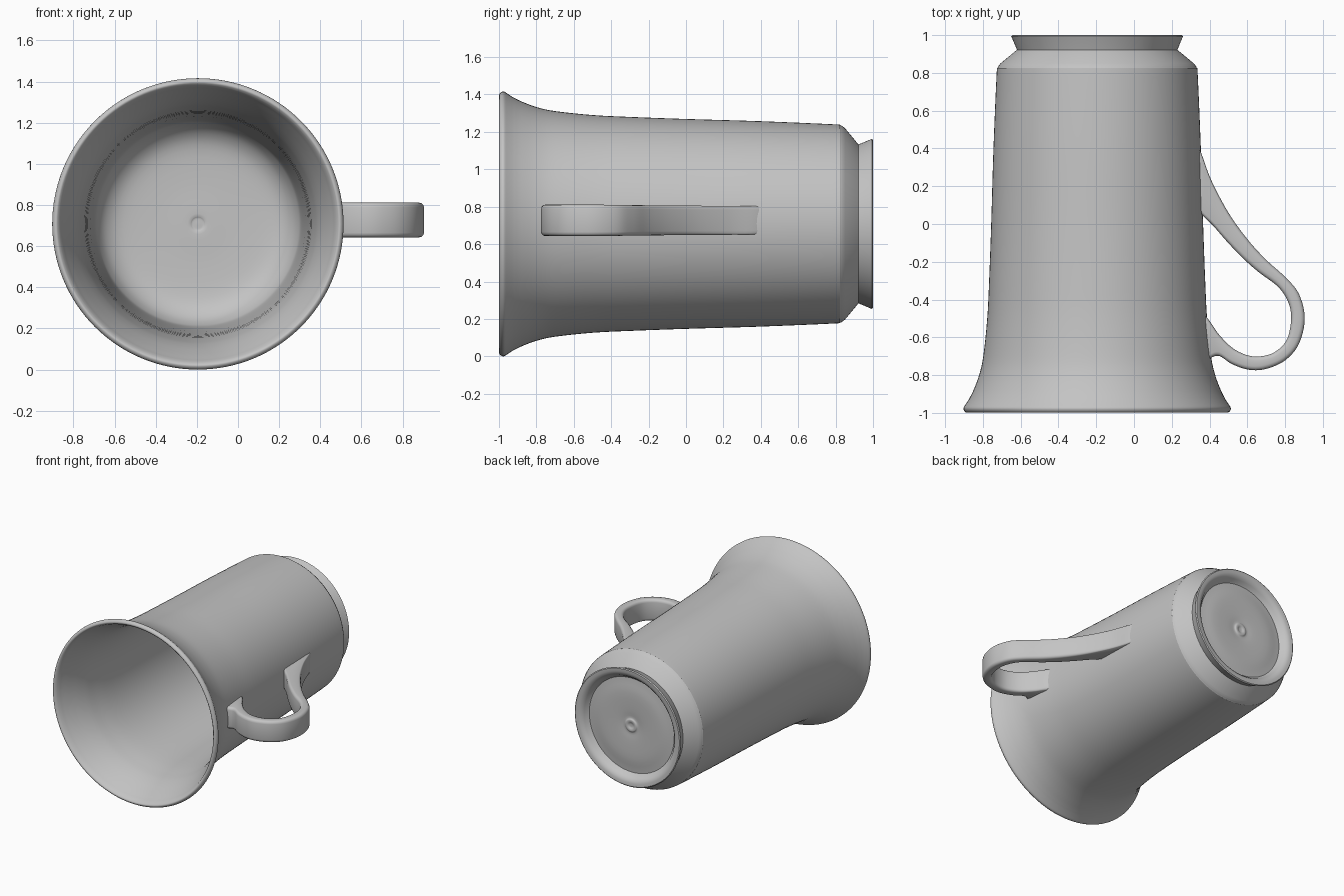
import bpy, bmesh, math
from mathutils import Vector

cube = bpy.data.objects.get("Cube")
if cube:
    bpy.data.objects.remove(cube, do_unlink=True)

AXIS_X, AXIS_Z = -0.195, 0.708   # centre line of the cup, which lies along y

glaze = bpy.data.materials.new("grey glaze")
glaze.diffuse_color = (0.55, 0.55, 0.55, 1)
glaze.use_nodes = True
glaze.node_tree.nodes["Principled BSDF"].inputs["Base Color"].default_value = (0.55, 0.55, 0.55, 1)


def smooth_path(points, steps):
    """Catmull-Rom curve through the points."""
    p = [Vector(q) for q in points]
    p = [2 * p[0] - p[1]] + p + [2 * p[-1] - p[-2]]
    out = []
    for a, b, c, d in zip(p, p[1:], p[2:], p[3:]):
        for i in range(steps):
            t = i / steps
            out.append(0.5 * (2 * b + (c - a) * t + (2 * a - 5 * b + 4 * c - d) * t * t
                              + (3 * b - a - 3 * c + d) * t ** 3))
    return out + [p[-2]]


def finish(bm, name, angle):
    bmesh.ops.recalc_face_normals(bm, faces=bm.faces)
    mesh = bpy.data.meshes.new(name)
    bm.to_mesh(mesh)
    bm.free()
    mesh.materials.append(glaze)
    obj = bpy.data.objects.new(name, mesh)
    bpy.context.collection.objects.link(obj)
    bpy.ops.object.select_all(action='DESELECT')
    obj.select_set(True)
    bpy.context.view_layer.objects.active = obj
    bpy.ops.object.shade_smooth_by_angle(angle=math.radians(angle))
    return obj


def lathe(name, profile, segments=128):
    """Turn a (radius, y) profile round the cup's centre line."""
    bm = bmesh.new()
    verts = [bm.verts.new((AXIS_X + r, y, AXIS_Z)) for r, y in profile]
    edges = [bm.edges.new(e) for e in zip(verts, verts[1:])]
    bmesh.ops.spin(bm, geom=verts + edges, cent=(AXIS_X, 0, AXIS_Z), axis=(0, 1, 0),
                   angle=2 * math.pi, steps=segments)
    bmesh.ops.remove_doubles(bm, verts=bm.verts, dist=0.0004)
    return finish(bm, name, 40)


# Cup: floor, inner wall, rounded lip, flared outer wall, shoulder, foot, recessed base
inside = smooth_path([(0, 0.85), (0.03, 0.85), (0.05, 0.843), (0.2, 0.845), (0.36, 0.835), (0.44, 0.80),
                      (0.485, 0.74), (0.503, 0.66), (0.515, 0.4), (0.527, 0.0), (0.545, -0.5),
                      (0.57, -0.7), (0.595, -0.8), (0.63, -0.89), (0.662, -0.96)], 4)
lip = smooth_path([(0.672, -0.985), (0.687, -0.999), (0.702, -0.992), (0.708, -0.975),
                   (0.698, -0.957)], 3)
wall = smooth_path([(0.68, -0.93), (0.655, -0.88), (0.625, -0.80), (0.603, -0.70), (0.582, -0.5),
                    (0.572, -0.3), (0.561, 0.0), (0.549, 0.4), (0.533, 0.78), (0.528, 0.825),
                    (0.512, 0.85)], 4)
foot = [(0.425, 0.922), (0.432, 0.94), (0.451, 0.985), (0.455, 0.994), (0.448, 1.0),
        (0.425, 0.999), (0.405, 0.992), (0.388, 0.975), (0.375, 0.953), (0.365, 0.945)]
base = smooth_path([(0.34, 0.947), (0.25, 0.957), (0.12, 0.955), (0.06, 0.95), (0.045, 0.957),
                    (0.03, 0.957), (0.015, 0.951), (0, 0.95)], 3)
lathe("cup", [tuple(p) for p in inside + lip + wall] + foot + [tuple(p) for p in base])

# Handle: flat band given by its outer and inner edges, (outer x, outer y, inner x, inner y)
stations = [(0.335, 0.42, 0.335, 0.08), (0.358, 0.37, 0.368, 0.04), (0.41, 0.23, 0.42, -0.01),
            (0.50, 0.06, 0.485, -0.085), (0.60, -0.08, 0.57, -0.175), (0.70, -0.19, 0.66, -0.255),
            (0.80, -0.28, 0.76, -0.33), (0.873, -0.37, 0.815, -0.41), (0.904, -0.50, 0.832, -0.50),
            (0.873, -0.635, 0.81, -0.61), (0.80, -0.722, 0.75, -0.675),
            (0.70, -0.767, 0.675, -0.70), (0.61, -0.772, 0.60, -0.695),
            (0.52, -0.742, 0.52, -0.655), (0.455, -0.70, 0.45, -0.585),
            (0.415, -0.705, 0.405, -0.52), (0.385, -0.73, 0.368, -0.47)]
outer = smooth_path([s[:2] for s in stations], 5)
inner = smooth_path([s[2:] for s in stations], 5)
bm = bmesh.new()
rings = []
for i, (o, n) in enumerate(zip(outer, inner)):
    half_width = 0.075 + 0.009 * min(1, i / 40)
    thick = (o - n).length
    corner = min(0.022, thick * 0.4)
    ring = []
    for k in range(4):                      # four rounded corners
        su, sw = ((1, 1), (-1, 1), (-1, -1), (1, -1))[k]
        for j in range(4):
            a = math.radians(90 * k + 30 * j)
            u = su * (thick / 2 - corner) + corner * math.cos(a)
            w = sw * (half_width - corner) + corner * math.sin(a)
            p = (o + n) / 2 + (o - n).normalized() * u
            ring.append(bm.verts.new((p.x, p.y, 0.727 + w)))
    rings.append(ring)
for a, b in zip(rings, rings[1:]):
    for j in range(16):
        bm.faces.new((a[j], a[(j + 1) % 16], b[(j + 1) % 16], b[j]))
bm.faces.new(rings[0])
bm.faces.new(rings[-1])
finish(bm, "handle", 45)
